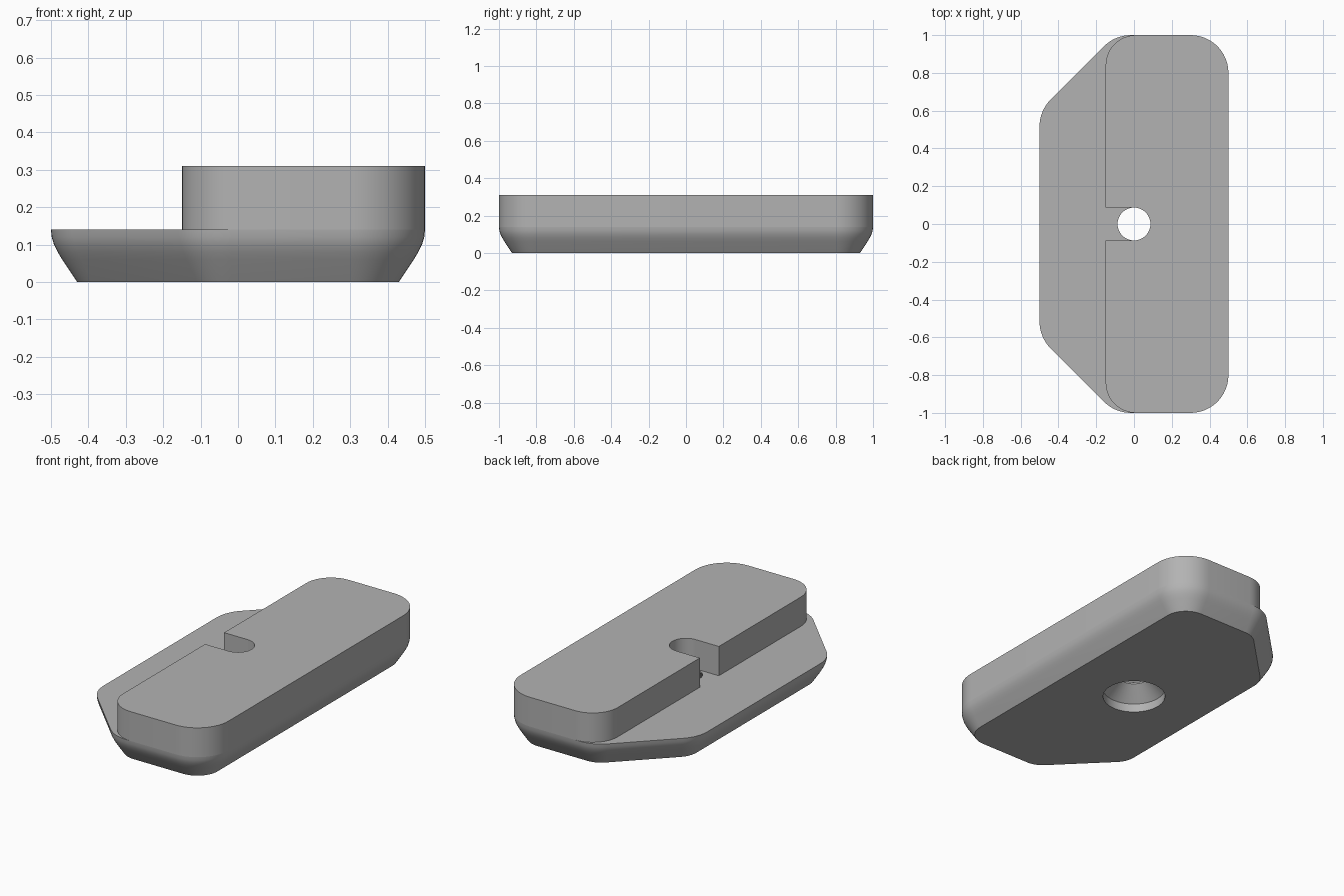
import bpy, bmesh
from math import sin, cos, radians

if "Cube" in bpy.data.objects:
    bpy.data.objects.remove(bpy.data.objects["Cube"], do_unlink=True)

grey = bpy.data.materials.new("plain grey")
grey.use_nodes = True
colour = (0.45, 0.45, 0.45, 1)
grey.diffuse_color = colour
grey.node_tree.nodes["Principled BSDF"].inputs["Base Color"].default_value = colour

STEP, TOP, HOLE = 0.14, 0.31, 0.087


def arc(cx, cy, r, start, end, steps=12):
    angles = [radians(start + (end - start) * i / steps) for i in range(steps + 1)]
    return [(cx + r * cos(a), cy + r * sin(a)) for a in angles]


def mirrored(half):
    """Close an outline by mirroring its back half to the front."""
    return half + [(x, -y) for x, y in reversed(half)]


def circle(r):
    return arc(0, 0, r, 0, 360, 48)[:-1]


def base_outline(inset):
    r = 0.2 - inset
    return mirrored(arc(0.3, 0.8, r, 0, 90) + arc(-0.017, 0.8, r, 90, 135, 8)
                    + arc(-0.3, 0.517, r, 135, 180, 8))


def add_wall(bm, levels):
    """Skin a stack of (outline, height) and return the end loops' edges."""
    rings = [[bm.verts.new((x, y, z)) for x, y in pts] for pts, z in levels]
    for low, high in zip(rings, rings[1:]):
        n = len(low)
        for i in range(n):
            j = (i + 1) % n
            bm.faces.new((low[i], low[j], high[j], high[i]))
    return [[bm.edges.get((r[i - 1], r[i])) for i in range(len(r))]
            for r in (rings[0], rings[-1])]


def finish(bm, name):
    bmesh.ops.recalc_face_normals(bm, faces=bm.faces[:])
    mesh = bpy.data.meshes.new(name)
    bm.to_mesh(mesh)
    bm.free()
    mesh.materials.append(grey)
    obj = bpy.data.objects.new(name, mesh)
    bpy.context.collection.objects.link(obj)
    bpy.ops.object.select_all(action='DESELECT')
    obj.select_set(True)
    bpy.context.view_layer.objects.active = obj
    bpy.ops.object.shade_smooth_by_angle(angle=radians(30))


# Base plate: tapered rim, with a counterbored and countersunk hole
bm = bmesh.new()
rim = [(0.07, 0), (0.03, 0.06), (0.018, 0.08), (0.008, 0.1), (0.002, 0.12), (0, STEP)]
bore = [(0.17, 0), (0.17, 0.05), (HOLE, 0.13), (HOLE, STEP)]
outer = add_wall(bm, [(base_outline(inset), z) for inset, z in rim])
inner = add_wall(bm, [(circle(r), z) for r, z in bore])
for outside, hole in zip(outer, inner):
    bmesh.ops.triangle_fill(bm, use_beauty=True, edges=outside + hole)
finish(bm, "base_plate")

# Raised block: rounded corners, with a round-ended slot on the right side
bm = bmesh.new()
half = (arc(0, 0, HOLE, 0, 90)[1:] + [(-0.15, HOLE)]
        + arc(0.01, 0.84, 0.16, 180, 90) + arc(0.3, 0.8, 0.2, 90, 0))
outline = mirrored(half) + [(HOLE, 0)]
for edges in add_wall(bm, [(outline, STEP), (outline, TOP)]):
    bmesh.ops.triangle_fill(bm, use_beauty=True, edges=edges)
finish(bm, "raised_block")
